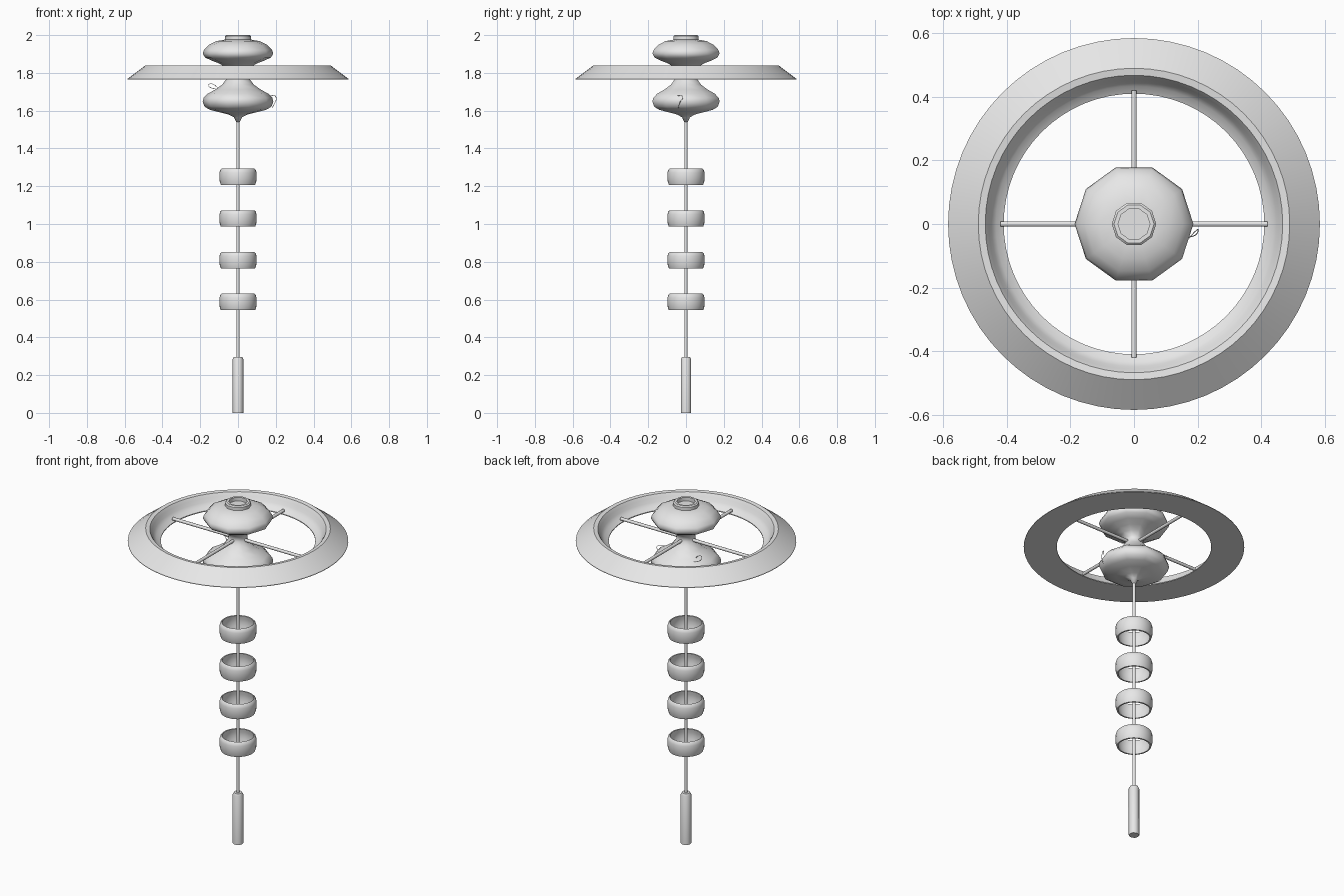
import bpy, bmesh, math
from mathutils import Vector

if "Cube" in bpy.data.objects:
    bpy.data.objects.remove(bpy.data.objects["Cube"])

grey = bpy.data.materials.new("light grey")
grey.diffuse_color = (0.8, 0.8, 0.8, 1)
grey.use_nodes = True
grey.node_tree.nodes["Principled BSDF"].inputs["Base Color"].default_value = grey.diffuse_color


def finish(name, bm, angle):
    bmesh.ops.remove_doubles(bm, verts=bm.verts, dist=1e-5)
    bmesh.ops.recalc_face_normals(bm, faces=bm.faces)
    me = bpy.data.meshes.new(name)
    bm.to_mesh(me)
    bm.free()
    ob = bpy.data.objects.new(name, me)
    bpy.context.collection.objects.link(ob)
    me.materials.append(grey)
    bpy.ops.object.select_all(action='DESELECT')
    ob.select_set(True)
    bpy.context.view_layer.objects.active = ob
    bpy.ops.object.shade_smooth_by_angle(angle=math.radians(angle))
    return ob


def lathe(name, profile, sides, closed=False, angle=40, z=0):
    """Turn an (r, z) profile around the z axis."""
    bm = bmesh.new()
    pts = profile + profile[:1] if closed else profile
    vs = [bm.verts.new((r, 0, h + z)) for r, h in pts]
    es = [bm.edges.new(p) for p in zip(vs, vs[1:])]
    bmesh.ops.spin(bm, geom=vs + es, cent=(0, 0, 0), axis=(0, 0, 1),
                   angle=math.tau, steps=sides, use_duplicate=False)
    return finish(name, bm, angle)


def rod(name, a, b, radius, sides):
    a, b = Vector(a), Vector(b)
    bm = bmesh.new()
    bmesh.ops.create_cone(bm, cap_ends=True, segments=sides, radius1=radius,
                          radius2=radius, depth=(b - a).length)
    rot = (b - a).to_track_quat('Z', 'Y').to_matrix().to_4x4()
    rot.translation = (a + b) / 2
    bm.transform(rot)
    return finish(name, bm, 50)


# wide rim with sloped outside and hollowed inside
lathe("rim", [(0.41, 1.765), (0.585, 1.765), (0.585, 1.768), (0.49, 1.84),
              (0.468, 1.837), (0.457, 1.82), (0.448, 1.80), (0.434, 1.783),
              (0.41, 1.77)], 64, closed=True, angle=32)

# four spokes
for i in range(4):
    c, s = math.cos(i * math.pi / 2), math.sin(i * math.pi / 2)
    rod(f"spoke_{i + 1}", (0.03 * c, 0.03 * s, 1.785),
        (0.42 * c, 0.42 * s, 1.785), 0.009, 10)

# ten-sided hub with two bulges and a neck
lathe("hub", [(0, 1.976), (0.07, 1.976), (0.115, 1.968), (0.155, 1.948), (0.18, 1.922),
              (0.187, 1.902), (0.175, 1.882), (0.14, 1.865), (0.10, 1.85),
              (0.07, 1.832), (0.05, 1.81), (0.05, 1.785), (0.063, 1.765),
              (0.085, 1.737), (0.12, 1.712), (0.16, 1.69), (0.182, 1.668),
              (0.187, 1.648), (0.178, 1.622), (0.15, 1.605), (0.10, 1.592),
              (0.05, 1.58), (0.022, 1.565), (0.01, 1.54), (0, 1.54)],
      10, angle=75)

# hollow cap on top
lathe("top_cap", [(0, 1.978), (0.05, 1.978), (0.05, 2.0), (0.063, 2.0),
                  (0.07, 1.994), (0.07, 1.97), (0, 1.97)], 10, angle=37)

# thin shaft and handle
rod("shaft", (0, 0, 0.28), (0, 0, 1.56), 0.009, 8)
lathe("handle", [(0, 0), (0.028, 0), (0.028, 0.285), (0.022, 0.297), (0, 0.297)],
      10, angle=37)

# four hollow bands around the shaft
for i in range(4):
    lathe(f"band_{i + 1}", [(0.083, -0.043), (0.091, -0.043), (0.097, -0.025),
                            (0.099, 0.0), (0.098, 0.022), (0.094, 0.036),
                            (0.087, 0.043), (0.083, 0.041), (0.088, 0.02),
                            (0.09, 0), (0.088, -0.02)],
          32, closed=True, angle=40, z=0.588 + i * 0.2207)

# loose wires curling from the lower bulge
wires = [
    [(0.172, -0.045, 1.678), (0.195, -0.02, 1.685), (0.204, -0.015, 1.665),
     (0.198, -0.035, 1.645), (0.18, -0.04, 1.615)],
    [(-0.10, 0.05, 1.715), (-0.13, 0.06, 1.745), (-0.16, 0.075, 1.74),
     (-0.15, 0.09, 1.72), (-0.12, 0.10, 1.715)],
]
for i, pts in enumerate(wires):
    cu = bpy.data.curves.new(f"wire_{i + 1}", 'CURVE')
    cu.dimensions = '3D'
    cu.bevel_depth = 0.0015
    cu.bevel_resolution = 1
    cu.resolution_u = 6
    sp = cu.splines.new('NURBS')
    sp.points.add(len(pts) - 1)
    for p, co in zip(sp.points, pts):
        p.co = (*co, 1)
    sp.use_endpoint_u = True
    sp.order_u = 3
    cu.materials.append(grey)
    bpy.context.collection.objects.link(bpy.data.objects.new(f"wire_{i + 1}", cu))
